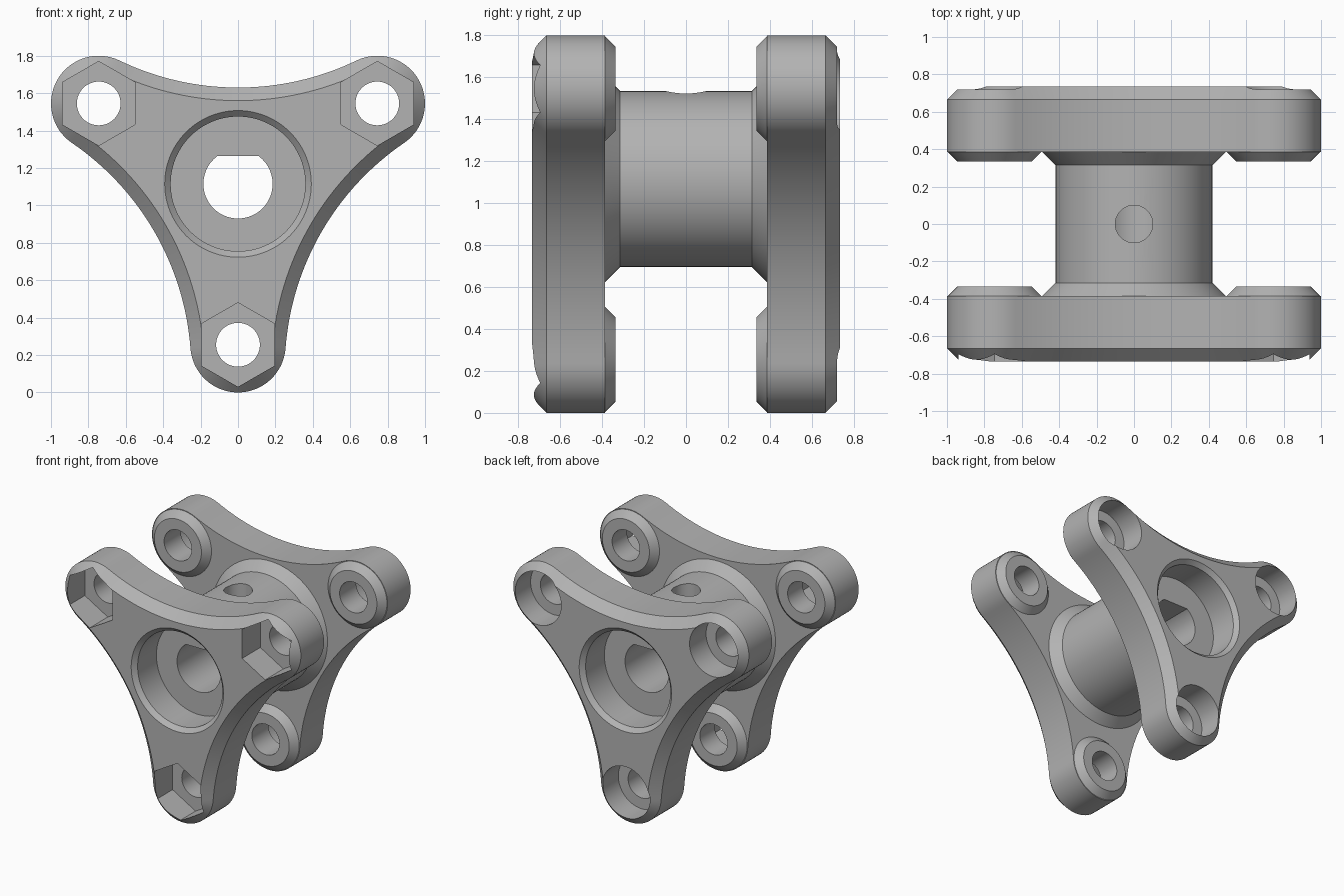
import bpy, bmesh
from math import radians, cos, sin, tan, asin, atan2, degrees, hypot

cube = bpy.data.objects.get("Cube")
if cube:
    bpy.data.objects.remove(cube, do_unlink=True)

HUB_Z = 1.115      # height of the main axis
PITCH = 0.86       # bolt circle radius
LOBE = 0.255       # arm end radius
WAIST = 0.515      # smallest outline radius between arms
FACE, EDGE, INNER = 0.735, 0.665, 0.385   # flange planes along y
ARMS = [-90, 30, 150]

metal = bpy.data.materials.new("satin_grey")
metal.use_nodes = True
GREY = (0.45, 0.45, 0.45, 1)
metal.diffuse_color = GREY
metal.node_tree.nodes["Principled BSDF"].inputs["Base Color"].default_value = GREY


def polar(r, deg, cx=0, cz=0):
    return cx + r * cos(radians(deg)), cz + r * sin(radians(deg))


def circle(r, centre=(0, 0), n=64, phase=0):
    return [polar(r, phase + 360 * i / n, *centre) for i in range(n)]


def loft(name, sections):
    """Closed solid through (y, outline) sections stacked along y."""
    bm = bmesh.new()
    rings = [[bm.verts.new((x, y, HUB_Z + z)) for x, z in pts] for y, pts in sections]
    n = len(rings[0])
    for a, b in zip(rings, rings[1:]):
        for i in range(n):
            j = (i + 1) % n
            bm.faces.new((a[i], a[j], b[j], b[i]))
    bm.faces.new(rings[0])
    bm.faces.new(rings[-1])
    bmesh.ops.recalc_face_normals(bm, faces=bm.faces)
    mesh = bpy.data.meshes.new(name)
    bm.to_mesh(mesh)
    bm.free()
    mesh.materials.append(metal)
    obj = bpy.data.objects.new(name, mesh)
    bpy.context.collection.objects.link(obj)
    return obj


def lathe(name, profile, centre=(0, 0), n=64, phase=0):
    return loft(name, [(y, circle(r, centre, n, phase)) for y, r in profile])


def combine(body, tool, operation):
    """Apply a boolean to the body and discard the tool."""
    mod = body.modifiers.new("combine", 'BOOLEAN')
    mod.operation = operation
    mod.solver = 'EXACT'
    mod.object = tool
    bpy.context.view_layer.objects.active = body
    bpy.ops.object.modifier_apply(modifier=mod.name)
    bpy.data.objects.remove(tool, do_unlink=True)


def tri_outline(inset):
    """Three round arm ends joined by tangent concave arcs."""
    gap = LOBE - WAIST
    # concave radius that touches both neighbouring arm ends
    big = (WAIST**2 + PITCH**2 - WAIST * PITCH - LOBE**2) / (2 * LOBE - 2 * WAIST + PITCH)
    dist = big + WAIST
    half = degrees(atan2(dist * sin(radians(60)), dist * cos(radians(60)) - PITCH))
    pts = []
    for a in ARMS:
        end = polar(PITCH, a)
        pts += [polar(LOBE - inset, a - half + 2 * half * i / 32, *end) for i in range(33)]
        arc = polar(dist, a + 60)
        start, stop = a + half + 180, a + 300 - half
        pts += [polar(big + inset, start + (stop - start) * i / 32, *arc) for i in range(1, 32)]
    return pts


def flange(name, s):
    return loft(name, [(s * INNER, tri_outline(0)), (s * EDGE, tri_outline(0)),
                       (s * FACE, tri_outline(FACE - EDGE))])


# Flanges joined by the flared hub
body = flange("flanged_coupling", -1)
combine(body, flange("back_flange", 1), 'UNION')
combine(body, lathe("hub", [(-0.5, 0.49), (-INNER, 0.49), (-0.315, 0.42),
                            (0.315, 0.42), (INNER, 0.49), (0.5, 0.49)], n=96), 'UNION')

# Chamfered bosses on the inner faces
for s in (-1, 1):
    for a in ARMS:
        boss = lathe("boss", [(s * 0.45, 0.25), (s * INNER, 0.25), (s * 0.335, 0.2)],
                     polar(PITCH, a))
        combine(body, boss, 'UNION')

# Bolt holes, front hexagonal nut pockets and back round pockets
for a in ARMS:
    centre = polar(PITCH, a)
    combine(body, lathe("bolt_hole", [(-1, 0.117), (1, 0.117)], centre, 48), 'DIFFERENCE')
    combine(body, lathe("nut_pocket", [(-1, 0.225), (-0.515, 0.225)], centre, 6, 90), 'DIFFERENCE')
    combine(body, lathe("head_pocket", [(0.535, 0.2), (1, 0.2)], centre, 64), 'DIFFERENCE')

# Chamfered recesses at both hub ends
for s in (-1, 1):
    combine(body, lathe("hub_recess", [(s * 0.475, 0.36), (s * 0.703, 0.36),
                                       (s * 0.783, 0.44)], n=96), 'DIFFERENCE')

# D-shaped shaft bore
flat = degrees(asin(0.15 / 0.185))
bore = [polar(0.185, 180 - flat + (180 + 2 * flat) * i / 64) for i in range(65)]
combine(body, loft("shaft_bore", [(-0.6, bore), (0.6, bore)]), 'DIFFERENCE')

# Set screw hole down into the bore
bpy.ops.mesh.primitive_cylinder_add(vertices=48, radius=0.1, depth=0.7,
                                    location=(0, 0, HUB_Z + 0.4))
combine(body, bpy.context.object, 'DIFFERENCE')

# Single finish and shading
body.data.materials.clear()
body.data.materials.append(metal)
for face in body.data.polygons:
    face.material_index = 0
bpy.ops.object.select_all(action='DESELECT')
body.select_set(True)
bpy.context.view_layer.objects.active = body
bpy.ops.object.shade_smooth_by_angle(angle=radians(28))
